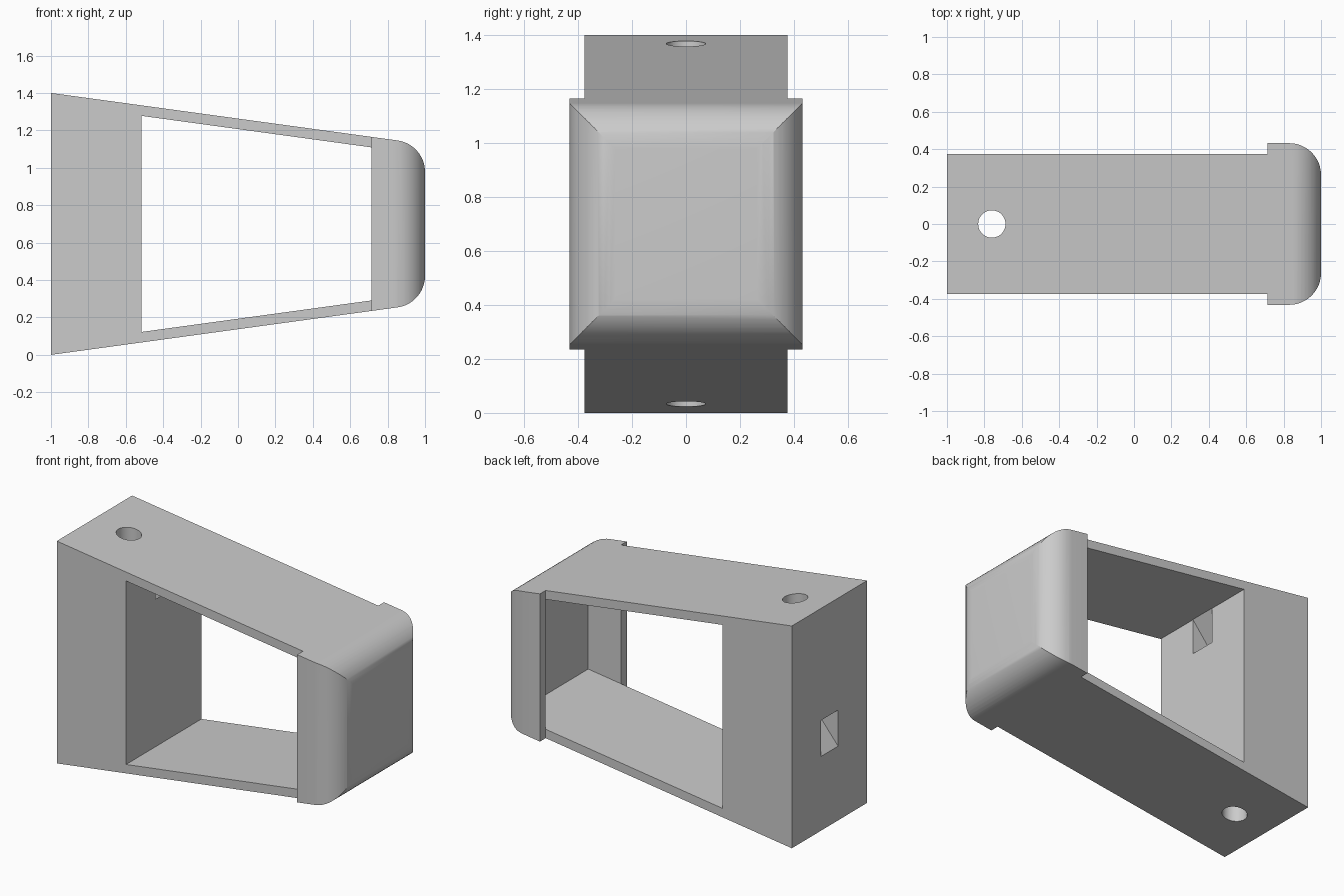
import bpy, bmesh
from math import sin, cos, pi
from mathutils import Vector, Matrix

if "Cube" in bpy.data.objects:
    bpy.data.objects.remove(bpy.data.objects["Cube"], do_unlink=True)

grey = bpy.data.materials.new("light grey")
grey.use_nodes = True
COLOUR = (0.6, 0.6, 0.6, 1)
grey.diffuse_color = COLOUR
grey.node_tree.nodes["Principled BSDF"].inputs["Base Color"].default_value = COLOUR

SLOPE = 0.137    # taper of the top and bottom plates
HALF = 0.375     # half width of the frame
WALL = 0.056
BACK, JOIN, TIP = -1.0, 0.715, 1.0


def make_object(name, bm):
    bmesh.ops.recalc_face_normals(bm, faces=bm.faces)
    mesh = bpy.data.meshes.new(name)
    bm.to_mesh(mesh)
    bm.free()
    mesh.materials.append(grey)
    obj = bpy.data.objects.new(name, mesh)
    bpy.context.collection.objects.link(obj)
    return obj


def prism(name, points, low, high, axis):
    """Extrude a 2D outline along y (xz outline) or z (xy outline)."""
    bm = bmesh.new()
    place = (lambda a, b, t: (a, t, b)) if axis == "y" else (lambda a, b, t: (a, b, t))
    rings = [[bm.verts.new(place(a, b, t)) for a, b in points] for t in (low, high)]
    for ring in rings:
        bm.faces.new(ring)
    n = len(points)
    for i in range(n):
        j = (i + 1) % n
        bm.faces.new((rings[0][i], rings[0][j], rings[1][j], rings[1][i]))
    return make_object(name, bm)


def cylinder(name, radius, depth, matrix, sides=48):
    bm = bmesh.new()
    bmesh.ops.create_cone(bm, cap_ends=True, segments=sides, radius1=radius,
                          radius2=radius, depth=depth, matrix=matrix)
    return make_object(name, bm)


def taper(x0, x1, inset=0.0):
    """Outline between the two sloping plates, in x and z."""
    z0, z1 = (SLOPE * (x + 1) + inset for x in (x0, x1))
    return [(x0, z0), (x1, z1), (x1, 1.4 - z1), (x0, 1.4 - z0)]


def round_tip(outline, radius, steps=12):
    """Fillet the two middle corners of a four point outline."""
    pts = [Vector(p) for p in outline]
    result = [pts[0]]
    for i in (1, 2):
        to_prev = (pts[i - 1] - pts[i]).normalized()
        to_next = (pts[i + 1] - pts[i]).normalized()
        half = to_prev.angle(to_next) / 2
        centre = pts[i] + (to_prev + to_next).normalized() * radius / sin(half)
        reach = radius * cos(half) / sin(half)
        start = pts[i] + to_prev * reach - centre
        sweep = pi - 2 * half
        for k in range(steps + 1):
            a = sweep * k / steps
            result.append(centre + Vector((start.x * cos(a) - start.y * sin(a),
                                           start.x * sin(a) + start.y * cos(a))))
    return result + [pts[3]]


def boolean(target, cutter, operation="DIFFERENCE"):
    mod = target.modifiers.new("cut", "BOOLEAN")
    mod.operation, mod.solver, mod.object = operation, "EXACT", cutter
    bpy.context.view_layer.objects.active = target
    bpy.ops.object.modifier_apply(modifier=mod.name)
    bpy.data.objects.remove(cutter, do_unlink=True)


# Tapered frame: thick back block with two thin plates
frame = prism("frame", taper(BACK, JOIN), -HALF, HALF, "y")
boolean(frame, prism("opening", taper(-0.517, 0.8, WALL), -0.6, 0.6, "y"))

# Vertical bore and slanted channel through the back block
boolean(frame, cylinder("bore", 0.073, 3, Matrix.Translation((-0.76, 0, 0.7))))
channel = [(-1.05, 0.407), (-0.514, 1.055), (-0.514, 1.282), (-1.05, 0.634)]
boolean(frame, prism("channel", channel, -0.085, 0.085, "y"))

# Rounded hollow cap at the narrow end
cap = prism("end_cap", round_tip(taper(JOIN, TIP), 0.17), -0.6, 0.6, "y")
plan = [(JOIN, -0.432), (TIP, -0.432), (TIP, 0.432), (JOIN, 0.432)]
boolean(cap, prism("plan", round_tip(plan, 0.17), -0.5, 2, "z"), "INTERSECT")
boolean(cap, prism("cavity", taper(0.6, 0.944, WALL), -HALF, HALF, "y"))

# Flat round pad on the inner wall of the cap
pad = cylinder("inner_disc", 0.28, 0.006,
               Matrix.Translation((0.943, 0, 0.7)) @ Matrix.Rotation(pi / 2, 4, "Y"))

# Smooth curved faces, keep hard edges
for obj in (frame, cap, pad):
    bpy.ops.object.select_all(action="DESELECT")
    obj.select_set(True)
    bpy.context.view_layer.objects.active = obj
    bpy.ops.object.shade_smooth_by_angle(angle=pi / 6)
